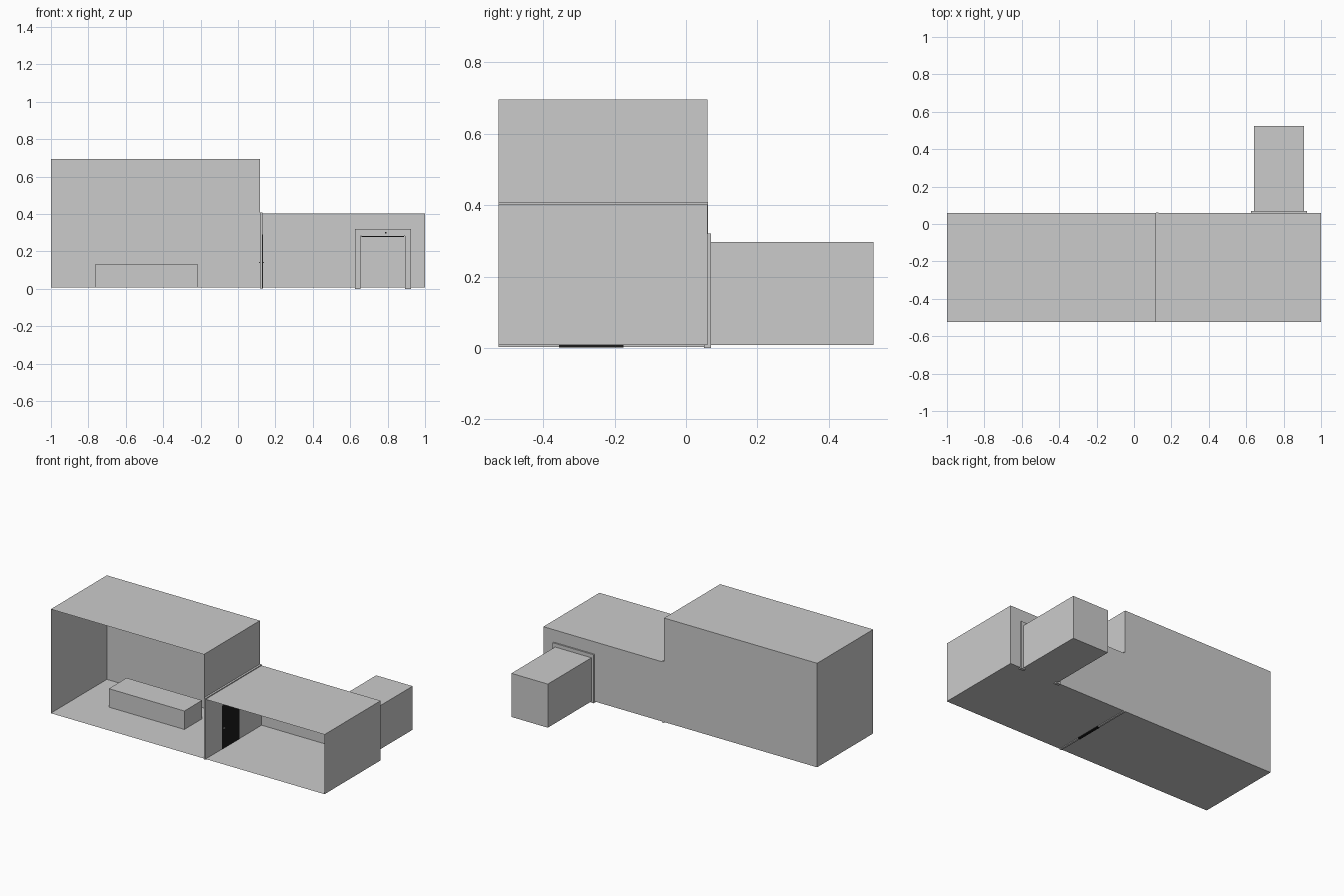
import bpy, bmesh
from mathutils import Vector

if "Cube" in bpy.data.objects:
    bpy.data.objects.remove(bpy.data.objects["Cube"])

dark = bpy.data.materials.new("dark_door")
dark.diffuse_color = (0.01, 0.01, 0.01, 1)
dark.use_nodes = True
dark.node_tree.nodes["Principled BSDF"].inputs["Base Color"].default_value = dark.diffuse_color


def finish(name, bm, mat=None):
    me = bpy.data.meshes.new(name)
    bm.to_mesh(me)
    bm.free()
    ob = bpy.data.objects.new(name, me)
    bpy.context.collection.objects.link(ob)
    if mat:
        me.materials.append(mat)
    return ob


def box(name, x, y, z, mat=None, open_sides=()):
    """Box from ranges; open_sides lists outward directions left without a face."""
    bm = bmesh.new()
    bmesh.ops.create_cube(bm, size=1)
    for v in bm.verts:
        v.co = Vector(r[0] if c < 0 else r[1] for c, r in zip(v.co, (x, y, z)))
    bm.normal_update()
    gone = [f for f in bm.faces if any(f.normal.dot(Vector(d)) > 0.9 for d in open_sides)]
    bmesh.ops.delete(bm, geom=gone, context='FACES')
    return finish(name, bm, mat)


def prism(name, pts, to3d, depth):
    """Flat outline swept along a direction; zero depth leaves a sheet."""
    bm = bmesh.new()
    f = bm.faces.new([bm.verts.new(to3d(*p)) for p in pts])
    if depth:
        r = bmesh.ops.extrude_face_region(bm, geom=[f], use_keep_orig=True)
        vs = [g for g in r['geom'] if isinstance(g, bmesh.types.BMVert)]
        bmesh.ops.translate(bm, verts=vs, vec=depth)
        bmesh.ops.recalc_face_normals(bm, faces=bm.faces)
    return finish(name, bm)


def arch(a0, a1, b0, b1, z0, z1, top):
    """Outline of a wall a0..a1 with a doorway b0..b1 cut up from the base."""
    return [(a0, z0), (b0, z0), (b0, top), (b1, top), (b1, z0), (a1, z0), (a1, z1), (a0, z1)]


FRONT, BACK, LEFT = (0, -1, 0), (0, 1, 0), (-1, 0, 0)
Y0, Y1, F = -0.525, 0.06, 0.008

# thin-walled rooms, open at the front
box("tall_room", (-1, 0.118), (Y0, Y1), (F, 0.695), open_sides=[FRONT])
box("low_room", (0.125, 1), (Y0, Y1), (F, 0.402), open_sides=[FRONT, BACK, LEFT])
prism("low_room_back_wall", arch(0.125, 1, 0.642, 0.908, F, 0.402, 0.295),
      lambda x, z: (x, Y1, z), None)
box("rear_passage", (0.642, 0.908), (Y1, 0.525), (F, 0.296), open_sides=[FRONT])

# counter in the tall room
box("counter", (-0.765, -0.213), (-0.255, -0.07), (F, 0.13))

# dividing wall with a doorway, and its door
prism("dividing_wall", arch(Y0, Y1 + 0.002, -0.355, -0.175, 0.003, 0.408, 0.292),
      lambda y, z: (0.118, y, z), (0.013, 0, 0))
box("door", (0.117, 0.133), (-0.355, -0.175), (0.002, 0.292), dark)
box("door_handle", (0.112, 0.14), (-0.342, -0.332), (0.138, 0.145))

# portal around the rear passage
prism("passage_frame", arch(0.625, 0.925, 0.656, 0.892, 0, 0.32, 0.283),
      lambda x, z: (x, 0.05, z), (0, 0.02, 0))
box("passage_light_bar", (0.66, 0.888), (0.052, 0.066), (0.277, 0.283), dark)
box("passage_sensor", (0.785, 0.793), (0.046, 0.05), (0.297, 0.303), dark)
